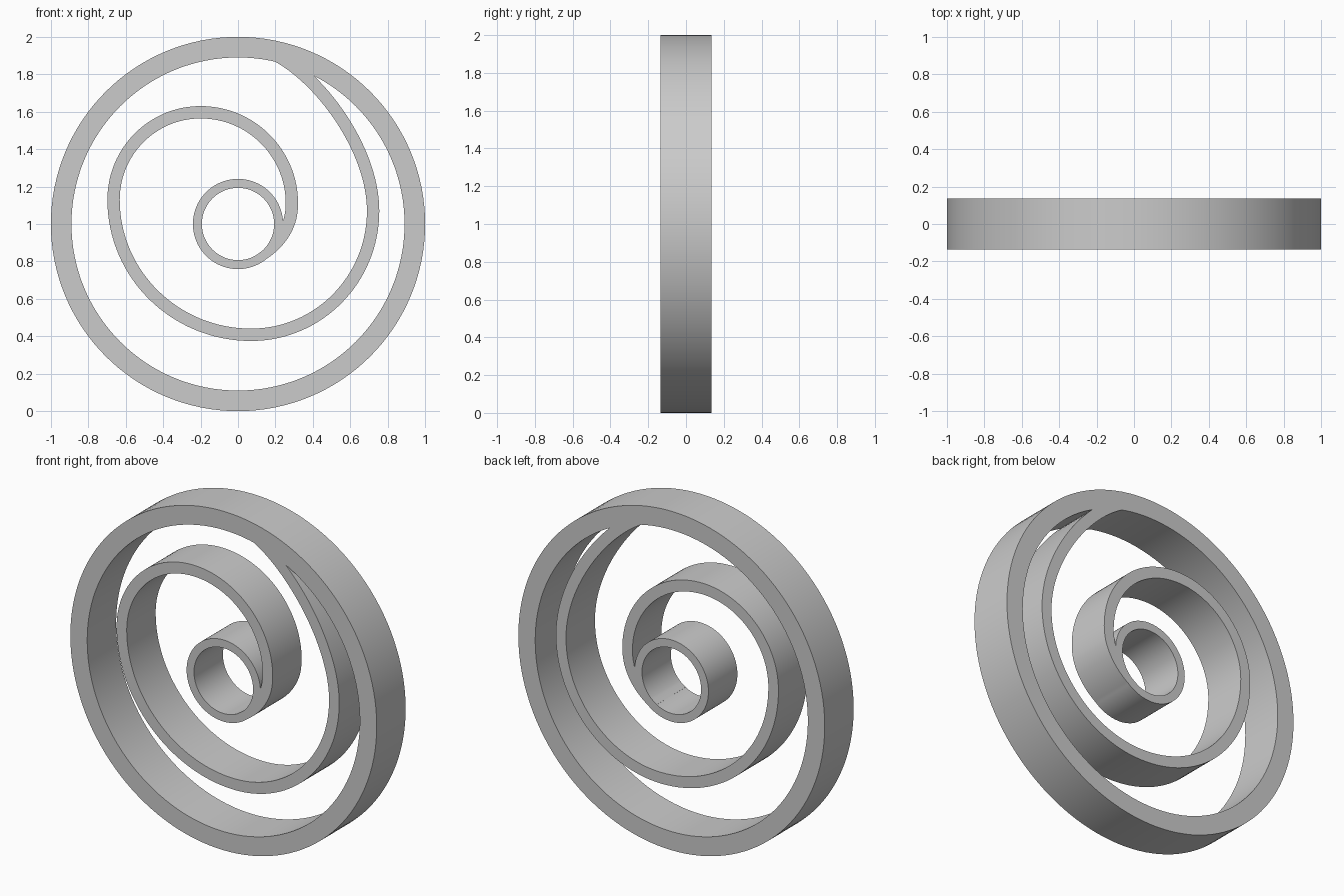
import bpy
import bmesh
from math import cos, sin, tau
from mathutils import Vector
from mathutils.geometry import interpolate_bezier

if "Cube" in bpy.data.objects:
    bpy.data.objects.remove(bpy.data.objects["Cube"], do_unlink=True)

HALF_DEPTH = 0.135

grey = bpy.data.materials.new("plain_grey")
grey.use_nodes = True
COLOUR = (0.6, 0.6, 0.6, 1)
grey.diffuse_color = COLOUR
grey.node_tree.nodes["Principled BSDF"].inputs["Base Color"].default_value = COLOUR


def band(name, stations, closed):
    """Sweep a rectangular section through (point, normal, half width) stations."""
    bm = bmesh.new()
    sections = []
    for p, n, w in stations:
        a, b = p - n * w, p + n * w
        corners = [(a, -1), (b, -1), (b, 1), (a, 1)]
        sections.append([bm.verts.new((q.x, s * HALF_DEPTH, q.y)) for q, s in corners])
    pairs = list(zip(sections, sections[1:]))
    if closed:
        pairs.append((sections[-1], sections[0]))
    else:
        bm.faces.new(sections[0])
        bm.faces.new(sections[-1])
    for s, t in pairs:
        for i in range(4):
            j = (i + 1) % 4
            bm.faces.new((s[i], s[j], t[j], t[i]))
    bmesh.ops.recalc_face_normals(bm, faces=bm.faces)
    mesh = bpy.data.meshes.new(name)
    bm.to_mesh(mesh)
    bm.free()
    mesh.materials.append(grey)
    obj = bpy.data.objects.new(name, mesh)
    bpy.context.collection.objects.link(obj)
    return obj


def ring(name, inner, outer, count):
    directions = [Vector((cos(tau * i / count), sin(tau * i / count))) for i in range(count)]
    mid, half = (inner + outer) / 2, (outer - inner) / 2
    return band(name, [(Vector((0, 1)) + d * mid, d, half) for d in directions], True)


# Concentric rings
rim = ring("outer_rim", 0.89, 1.0, 128)
hub = ring("inner_hub", 0.193, 0.241, 96)

# Spiral spoke: centre line knots as (position, incoming handle, outgoing handle)
knots = [
    ((0.108, 0.814), (0, 0), (0.112, 0.066)),
    ((0.288, 1.11), (0, -0.13), (0, 0.269)),
    ((-0.2, 1.597), (0.27, 0), (-0.257, 0)),
    ((-0.665, 1.13), (0, 0.258), (0, -0.399)),
    ((0.07, 0.408), (-0.406, 0), (0.36, 0)),
    ((0.722, 1.07), (0, -0.366), (0, 0.33)),
    ((0.19, 1.909), (0.25, -0.124), (0, 0)),
]
path = []
for (p, _, out), (q, inc, _) in zip(knots, knots[1:]):
    p, q = Vector(p), Vector(q)
    path += interpolate_bezier(p, p + Vector(out), q + Vector(inc), q, 33)[:-1]
path.append(Vector(knots[-1][0]))

stations = []
for i, p in enumerate(path):
    t = (path[min(i + 1, len(path) - 1)] - path[max(i - 1, 0)]).normalized()
    stations.append((p, Vector((t.y, -t.x)), min(0.033, 0.023 + i * 0.0004)))
spiral = band("spiral_spoke", stations, False)

# Fuse the three parts into one clean solid
for part in (hub, spiral):
    mod = rim.modifiers.new("fuse", "BOOLEAN")
    mod.operation = "UNION"
    mod.solver = "EXACT"
    mod.object = part
bpy.context.view_layer.update()
fused = bpy.data.meshes.new_from_object(rim.evaluated_get(bpy.context.evaluated_depsgraph_get()))
rim.modifiers.clear()
rim.data = fused
rim.name = "spiral_wheel"
for part in (hub, spiral):
    bpy.data.objects.remove(part, do_unlink=True)

bpy.ops.object.select_all(action="DESELECT")
rim.select_set(True)
bpy.context.view_layer.objects.active = rim
bpy.ops.object.shade_smooth_by_angle()
